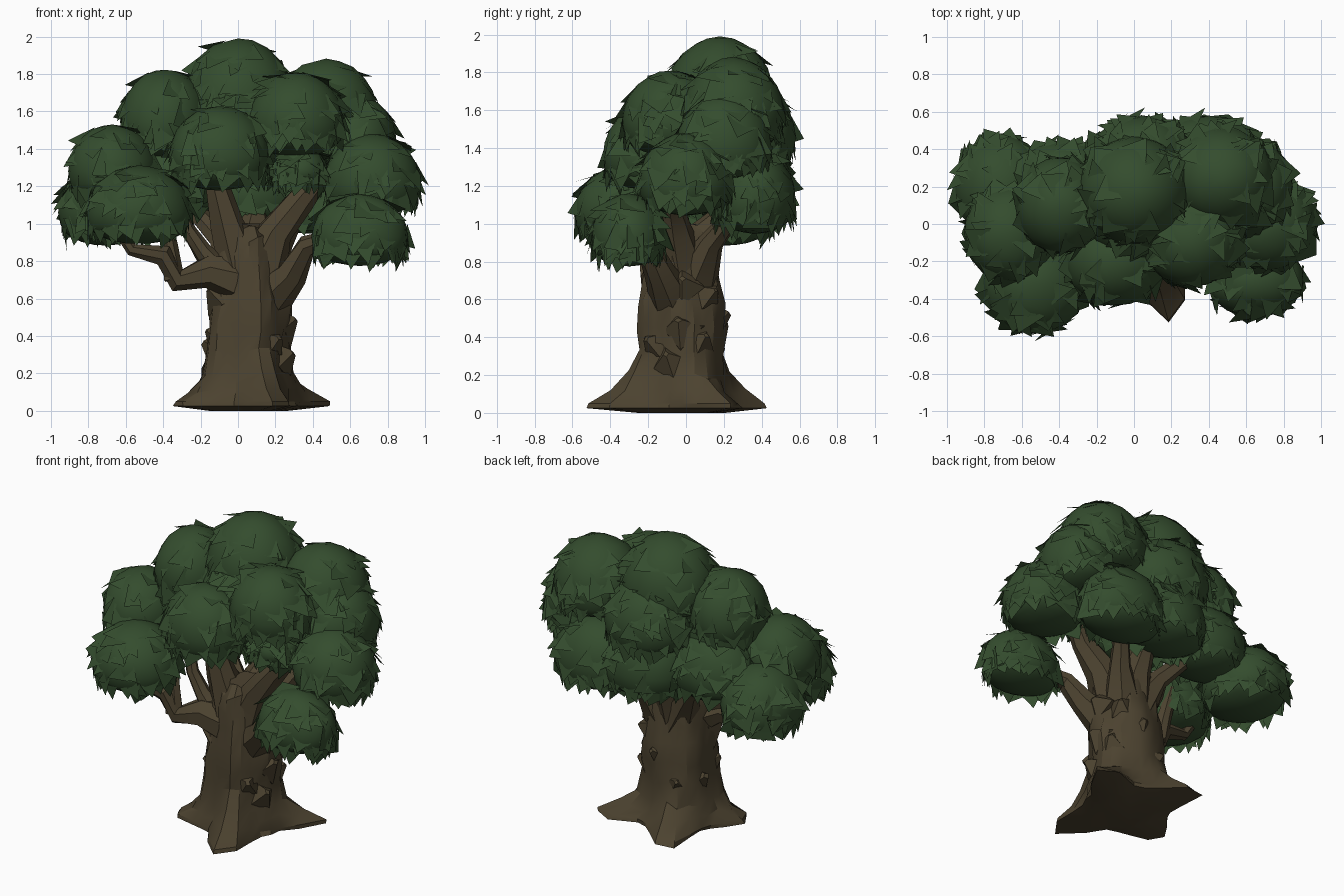
import bpy, bmesh, math, random
from mathutils import Vector

if "Cube" in bpy.data.objects:
    bpy.data.objects.remove(bpy.data.objects["Cube"])

random.seed(7)


def material(name, rgb):
    m = bpy.data.materials.new(name)
    m.diffuse_color = (*rgb, 1)
    m.use_nodes = True
    m.node_tree.nodes["Principled BSDF"].inputs["Base Color"].default_value = m.diffuse_color
    return m


BARK = material("bark_brown", (0.072, 0.055, 0.029))
LEAF = material("leaf_green", (0.034, 0.073, 0.027))


def finish(bm, name, mat, angle):
    me = bpy.data.meshes.new(name)
    bm.to_mesh(me)
    bm.free()
    me.materials.append(mat)
    for p in me.polygons:
        p.use_smooth = True
    me.set_sharp_from_angle(angle=math.radians(angle))
    ob = bpy.data.objects.new(name, me)
    bpy.context.collection.objects.link(ob)
    return ob


def loft(bm, rings):
    """Skin a list of point rings and cap both ends."""
    vs = [[bm.verts.new(p) for p in ring] for ring in rings]
    n = len(vs[0])
    for a, b in zip(vs, vs[1:]):
        for i in range(n):
            j = (i + 1) % n
            bm.faces.new((a[i], a[j], b[j], b[i]))
    bm.faces.new(vs[0][::-1])
    bm.faces.new(vs[-1])


def tube(bm, path, radii, sides=7, jitter=0.12):
    """Knobbly tapered limb along a path."""
    pts = [Vector(p) for p in path]
    rings, q, last = [], None, None
    for k, p in enumerate(pts):
        d = (pts[min(k + 1, len(pts) - 1)] - pts[max(k - 1, 0)]).normalized()
        q = Vector((0, 0, 1)).rotation_difference(d) if q is None else last.rotation_difference(d) @ q
        last = d
        ring = []
        for i in range(sides):
            a = math.tau * i / sides
            r = radii[k] * (1 + random.uniform(-jitter, jitter))
            ring.append(p + q @ Vector((r * math.cos(a), r * math.sin(a), 0)))
        rings.append(ring)
    loft(bm, rings)


# Trunk: (z, centre x, base radius, root reach); shallow convex base
levels = [(0.0, .05, .17, .08), (0.025, .05, .27, .255), (0.05, .05, .265, .24),
          (0.11, .05, .25, .13), (0.20, .05, .235, .055), (0.32, .05, .215, .02),
          (0.45, .06, .225, .015), (0.58, .06, .215, .01), (0.70, .06, .2, 0),
          (0.82, .06, .19, 0), (0.92, .06, .165, 0), (0.98, .06, .11, 0)]
roots = [(-72, 1.0), (34, .98), (115, 1.0), (201, .68)]   # direction, length
SIDES = 24
bm = bmesh.new()
rings = []
for z, cx, base, reach in levels:
    ring = []
    for i in range(SIDES):
        a = math.tau * i / SIDES
        r = base * (1 + random.uniform(-.065, .065)) + .012 * math.sin(5 * a + 3 * z)
        for deg, length in roots:
            d = (a - math.radians(deg) + math.pi) % math.tau - math.pi
            r += reach * length * math.exp(-(d / .34) ** 2)
        dz = random.uniform(-.025, .025) if z > .06 else 0
        ring.append((cx + r * math.cos(a), -.02 + r * math.sin(a), z + dz))
    rings.append(ring)
loft(bm, rings)
finish(bm, "trunk", BARK, 26)

# Bark knots: broad jagged wedges on the trunk (angle, height, size)
bm = bmesh.new()
for deg, z, s in [(-20, .28, .10), (-5, .46, .10), (30, .38, .09), (80, .5, .08), (45, .62, .09),
                  (165, .34, .09), (205, .40, .08), (-50, .36, .09),
                  (120, .32, .09), (0, .68, .1), (-150, .62, .1)]:
    a = math.radians(deg)
    d = Vector((math.cos(a), math.sin(a), 0))
    c = Vector((.06, -.02, z))
    tube(bm, [c + d * .12, c + d * .195 + Vector((0, 0, -.015)), c + d * .25 + Vector((0, 0, .03))],
         [s * 1.3, s * .95, s * .2], sides=4, jitter=.35)
finish(bm, "bark_knots", BARK, 25)

# Branches
limbs = {
    "left_upright_branch": ([(.02, -.04, .72), (-.06, -.08, 1.0), (-.12, -.1, 1.22)], [.15, .09, .06]),
    "right_upright_branch": ([(.09, -.03, .72), (.2, -.07, .96), (.33, -.09, 1.12), (.46, -.05, 1.28)],
                             [.17, .1, .075, .05]),
    "right_low_branch": ([(.14, -.06, .58), (.29, -.13, .73), (.37, -.2, .88), (.56, -.28, .95)],
                         [.14, .085, .06, .035]),
    "left_low_branch": ([(.0, -.08, .68), (-.17, -.14, .74), (-.33, -.18, .70), (-.40, -.2, .83),
                         (-.57, -.21, .86), (-.66, -.2, 1.0)], [.14, .09, .06, .055, .038, .03]),
    "left_fork_branch": ([(-.34, -.18, .70), (-.37, -.16, .88), (-.40, -.12, 1.08)], [.055, .045, .035]),
    "left_inner_branch": ([(-.10, -.11, .74), (-.19, -.11, .85), (-.27, -.1, .97), (-.31, -.08, 1.15)],
                          [.08, .05, .038, .03]),
    "back_branch": ([(.07, .02, .74), (.08, .11, .93), (.1, .24, 1.08)], [.15, .1, .06]),
    "right_back_branch": ([(.13, .04, .7), (.22, .13, .9), (.32, .26, 1.06)], [.13, .07, .045]),
    "left_back_branch": ([(.03, .04, .7), (-.1, .1, .92), (-.26, .2, 1.1)], [.13, .065, .045]),
}
for name, (path, radii) in limbs.items():
    bm = bmesh.new()
    tube(bm, path, radii)
    finish(bm, name, BARK, 30)


def dome(n):
    """Unit direction flattened below the rim."""
    return Vector((n.x, n.y, n.z if n.z > -.35 else -.35 + (n.z + .35) * .5))


def flake(bm, c, r, h, a, spread, length, lift):
    """One broad pointed leaf lying on the dome, pointing mostly downward."""
    k = math.sqrt(1 - h * h)
    n = Vector((k * math.cos(a), k * math.sin(a), h))
    p = c + dome(n) * r
    out = Vector((n.x / r.x, n.y / r.y, n.z / r.z)).normalized()
    down = Vector((0, 0, -1)) + out * out.z
    down.normalize()
    side = out.cross(down)
    b = random.uniform(-spread, spread)
    t = down * math.cos(b) + side * math.sin(b)
    s = out.cross(t)
    w = length * random.uniform(.5, .8)
    bm.faces.new([bm.verts.new(q) for q in (p - s * w - out * .012, p + t * length + out * lift,
                                            p + s * w - out * .012)])


# Foliage clusters: centre, radii
clusters = {
    "top": (0, .18, 1.655, .3, .29, .335),
    "upper_left": (-.39, .1, 1.545, .24, .26, .28),
    "left": (-.67, -.05, 1.28, .24, .26, .25),
    "lower_left": (-.71, .2, 1.06, .25, .28, .26),
    "front_left": (-.53, -.32, 1.06, .28, .27, .25),
    "front_centre": (-.1, -.2, 1.36, .27, .24, .27),
    "front_right": (.31, -.08, 1.54, .26, .26, .27),
    "front_small": (.33, -.05, 1.28, .15, .17, .13),
    "right": (.715, 0, 1.22, .26, .25, .26),
    "lower_right": (.65, -.3, .93, .26, .2, .23),
    "upper_right": (.47, .25, 1.58, .28, .27, .3),
    "middle_right": (.63, .2, 1.42, .22, .25, .27),
    "back_right": (.4, .36, 1.13, .29, .22, .27),
    "back": (.06, .34, 1.17, .29, .23, .28),
    "back_left": (-.37, .22, 1.2, .28, .23, .27),
    "upper_back": (.04, .33, 1.46, .29, .25, .28),
    "centre": (.02, .06, 1.48, .3, .25, .28),
}
for name, (x, y, z, rx, ry, rz) in clusters.items():
    c, r = Vector((x, y, z)), Vector((rx, ry, rz))
    bm = bmesh.new()
    bmesh.ops.create_icosphere(bm, subdivisions=3, radius=1)
    for v in bm.verts:
        v.co = c + dome(v.co.normalized()) * r * random.uniform(.985, 1.01)
    # scattered leaves over the dome
    for i in range(52):
        flake(bm, c, r, random.uniform(-.3, .95), random.uniform(0, math.tau), 1.2,
              random.uniform(.08, .14), random.uniform(.005, .028))
    # ragged skirt round the rim
    for i in range(26):
        flake(bm, c, r, random.uniform(-.42, -.15), math.tau * (i + random.random()) / 26, .5,
              random.uniform(.07, .12), random.uniform(.005, .03))
    finish(bm, "foliage_" + name, LEAF, 40)
